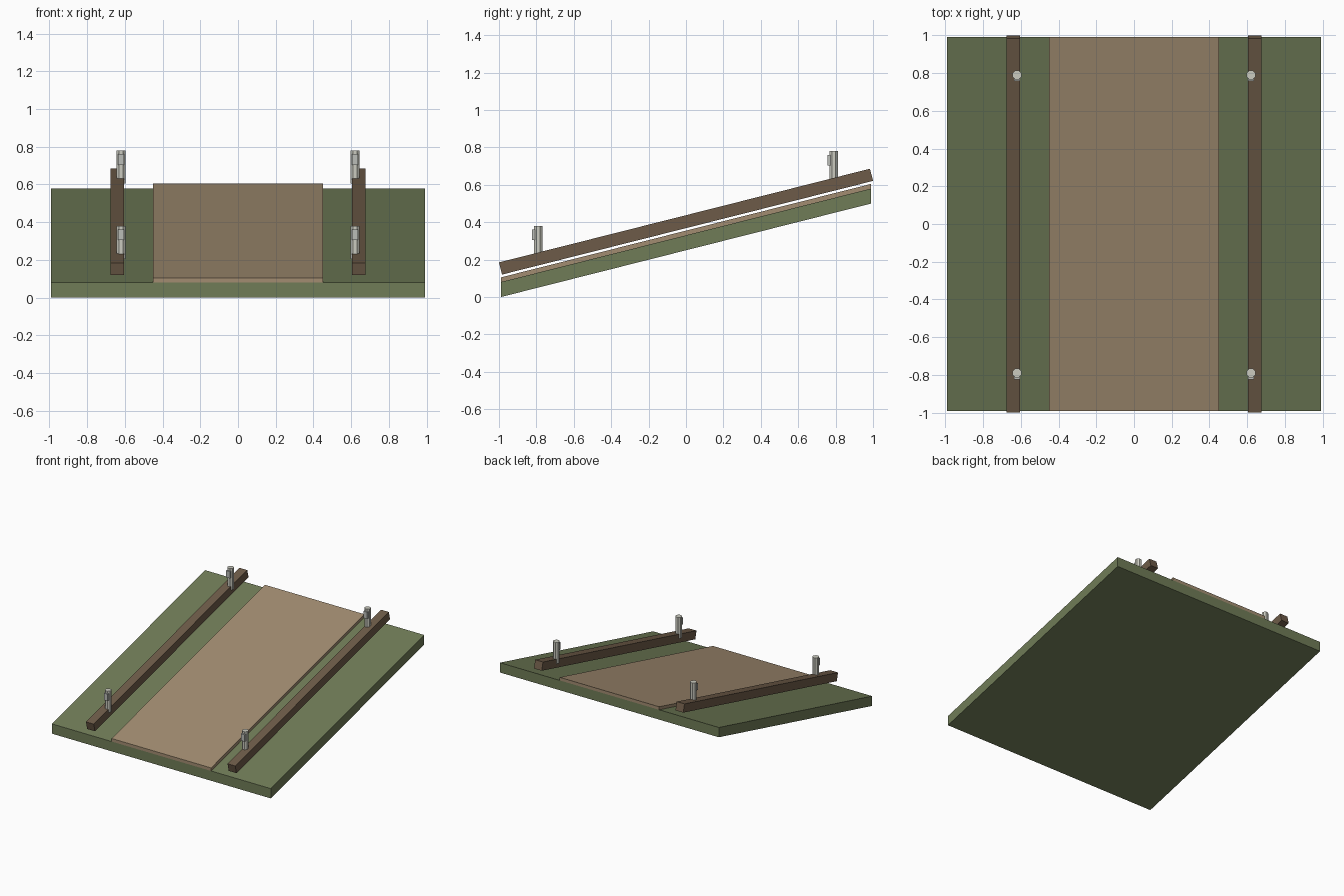
import bpy, bmesh, math
from mathutils import Matrix

if "Cube" in bpy.data.objects:
    bpy.data.objects.remove(bpy.data.objects["Cube"])

SLOPE = 0.2525
ANGLE = math.atan(SLOPE)


def material(name, rgb):
    m = bpy.data.materials.new(name)
    m.diffuse_color = (*rgb, 1)
    m.use_nodes = True
    m.node_tree.nodes["Principled BSDF"].inputs["Base Color"].default_value = m.diffuse_color
    return m


grass = material("grass green", (0.16, 0.20, 0.095))
dirt = material("dirt tan", (0.36, 0.265, 0.165))
wood = material("rail brown", (0.155, 0.105, 0.065))
post_white = material("post off white", (0.60, 0.60, 0.53))
band_grey = material("reflector grey", (0.50, 0.51, 0.48))


def finish(name, bm, mat):
    me = bpy.data.meshes.new(name)
    bmesh.ops.recalc_face_normals(bm, faces=bm.faces)
    bm.to_mesh(me)
    bm.free()
    me.materials.append(mat)
    ob = bpy.data.objects.new(name, me)
    bpy.context.collection.objects.link(ob)
    return ob


def box(name, size, loc, mat, tilt=0.0, shear=0.0):
    bm = bmesh.new()
    bmesh.ops.create_cube(bm, size=1)
    bmesh.ops.scale(bm, vec=size, verts=bm.verts)
    bmesh.ops.rotate(bm, matrix=Matrix.Rotation(tilt, 3, 'X'), verts=bm.verts)
    for v in bm.verts:
        v.co.z += shear * v.co.y
    bmesh.ops.translate(bm, vec=loc, verts=bm.verts)
    return finish(name, bm, mat)


def cylinder(name, r, z0, z1, x, y, mat):
    bm = bmesh.new()
    bmesh.ops.create_cone(bm, cap_ends=True, segments=8, radius1=r, radius2=r,
                          depth=z1 - z0)
    bmesh.ops.rotate(bm, matrix=Matrix.Rotation(math.pi / 8, 3, 'Z'), verts=bm.verts)
    bmesh.ops.translate(bm, vec=(x, y, (z0 + z1) / 2), verts=bm.verts)
    return finish(name, bm, mat)


# Sloping ground and track, with upright ends
box("ground_slab", (1.98, 1.98, 0.08), (0, 0, 0.29), grass, shear=SLOPE)
box("dirt_track", (0.90, 1.98, 0.025), (0, 0, 0.3425), dirt, shear=SLOPE)

for side, sx in (("left", -1), ("right", 1)):
    # Tilted rail with square-cut ends
    box(side + "_rail", (0.07, 2.046, 0.067), (sx * 0.64, 0, 0.403), wood, tilt=ANGLE)
    for end, y in (("front", -0.79), ("back", 0.79)):
        top = 0.58 + SLOPE * y
        # Marker post with a reflector on its downhill face
        cylinder(f"{side}_{end}_post", 0.0255, top - 0.175, top, sx * 0.62, y, post_white)
        box(f"{side}_{end}_reflector", (0.034, 0.016, 0.056),
            (sx * 0.62, y - 0.025, top - 0.047), band_grey)
